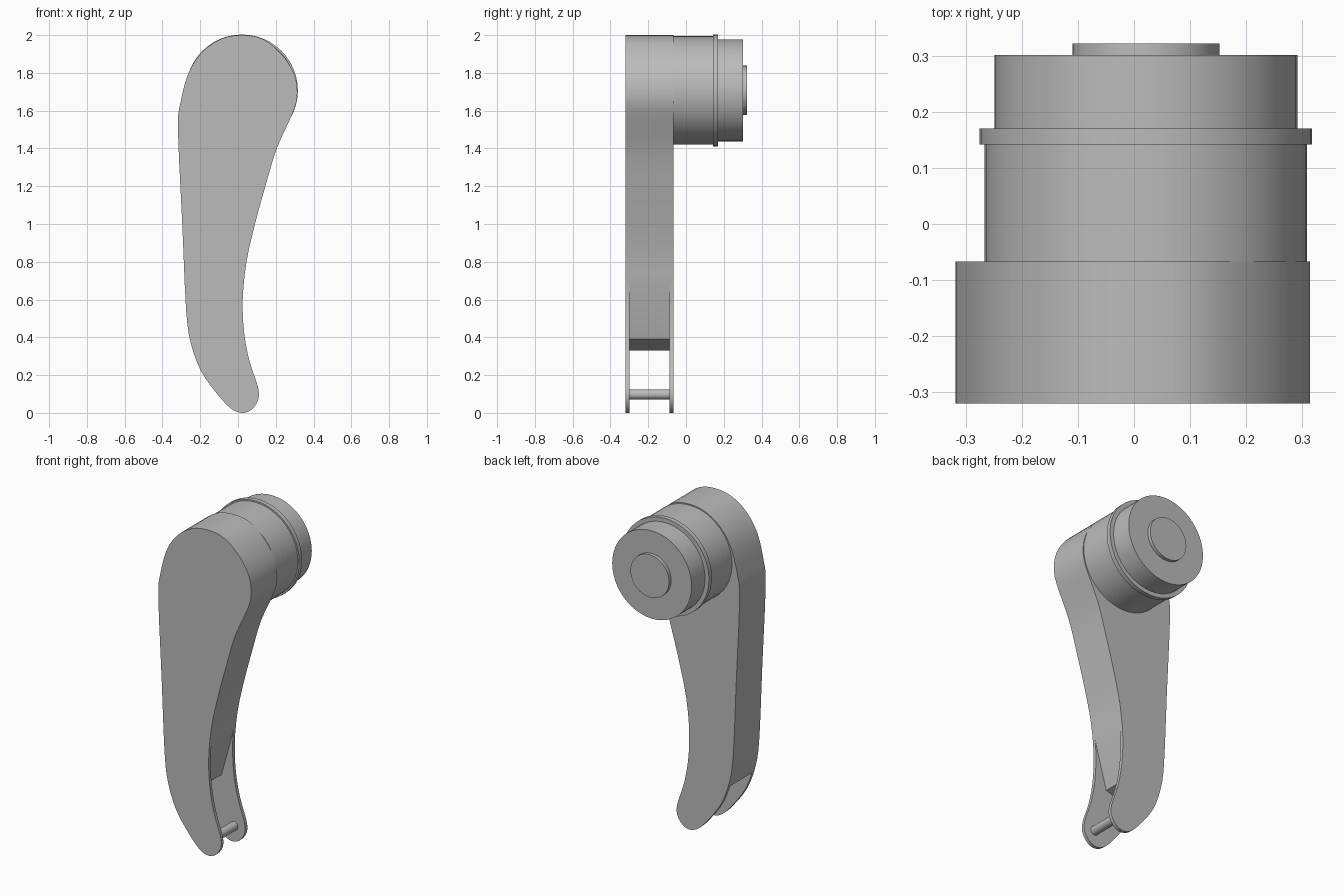
import bpy, bmesh, math
from mathutils import Vector

cube = bpy.data.objects.get("Cube")
if cube:
    bpy.data.objects.remove(cube, do_unlink=True)

grey = bpy.data.materials.new("plain grey")
grey.use_nodes = True
colour = (0.5, 0.5, 0.5, 1)
grey.diffuse_color = colour
grey.node_tree.nodes["Principled BSDF"].inputs["Base Color"].default_value = colour


def prism(name, profile, front, back):
    """Extrude an x-z profile from y = front to y = back."""
    bm = bmesh.new()
    face = bm.faces.new([bm.verts.new((x, front, z)) for x, z in profile])
    moved = bmesh.ops.extrude_face_region(bm, geom=[face])["geom"]
    verts = [v for v in moved if isinstance(v, bmesh.types.BMVert)]
    bmesh.ops.translate(bm, verts=verts, vec=(0, back - front, 0))
    bmesh.ops.recalc_face_normals(bm, faces=bm.faces)
    mesh = bpy.data.meshes.new(name)
    bm.to_mesh(mesh)
    bm.free()
    obj = bpy.data.objects.new(name, mesh)
    bpy.context.collection.objects.link(obj)
    mesh.materials.append(grey)
    return obj


def smooth_loop(points, steps=3):
    """Closed Catmull-Rom curve through the points."""
    pts = [Vector(p) for p in points]
    count = len(pts)
    loop = []
    for i in range(count):
        a, b, c, d = (pts[(i + k) % count] for k in (-1, 0, 1, 2))
        for s in range(steps):
            t = s / steps
            loop.append(b + (c - a) * t / 2
                        + (a - b * 2.5 + c * 2 - d / 2) * t * t
                        + (b * 3 - a - c * 3 + d) * t ** 3 / 2)
    return loop


def circle(x, z, radius, sides=48):
    angles = [math.tau * i / sides for i in range(sides)]
    return [(x + radius * math.cos(a), z + radius * math.sin(a)) for a in angles]


def shade(obj):
    bpy.ops.object.select_all(action="DESELECT")
    obj.select_set(True)
    bpy.context.view_layer.objects.active = obj
    bpy.ops.object.shade_smooth_by_angle(angle=math.radians(30))


# Curved handle outline, clockwise from the top
outline = [(0.02, 2), (0.13, 1.98), (0.23, 1.9), (0.295, 1.8), (0.314, 1.7),
           (0.295, 1.6), (0.205, 1.4), (0.145, 1.2), (0.09, 1), (0.045, 0.8),
           (0.025, 0.6), (0.033, 0.42), (0.062, 0.27), (0.105, 0.14),
           (0.107, 0.07), (0.07, 0.016), (0.02, 0), (-0.04, 0.025),
           (-0.11, 0.1), (-0.195, 0.22), (-0.25, 0.37), (-0.275, 0.55),
           (-0.295, 1), (-0.318, 1.5), (-0.305, 1.64), (-0.262, 1.8),
           (-0.19, 1.91), (-0.09, 1.98)]
handle = prism("handle", smooth_loop(outline), -0.32, -0.067)

# Slot that leaves two thin cheeks at the lower end
slot = prism("slot_cutter", [(-0.05, 0.39), (0.11, 0.97), (0.5, 0.97),
                             (0.5, -0.2), (-0.5, -0.2), (-0.5, 0.245)], -0.3, -0.088)
slot.hide_render = True
cut = handle.modifiers.new("slot", "BOOLEAN")
cut.operation = "DIFFERENCE"
cut.solver = "EXACT"
cut.object = slot
bpy.context.view_layer.objects.active = handle
bpy.ops.object.modifier_apply(modifier=cut.name)
bpy.data.objects.remove(slot, do_unlink=True)
shade(handle)

# Pin between the cheeks
shade(prism("cross_pin", circle(0.035, 0.098, 0.027, 24), -0.305, -0.083))

# Stacked round hub behind the handle
for name, radius, front, back in [("hub_body", 0.287, -0.067, 0.142),
                                  ("hub_flange", 0.296, 0.142, 0.17),
                                  ("hub_cap", 0.27, 0.17, 0.301),
                                  ("hub_button", 0.131, 0.301, 0.322)]:
    shade(prism(name, circle(0.021, 1.707, radius), front, back))
